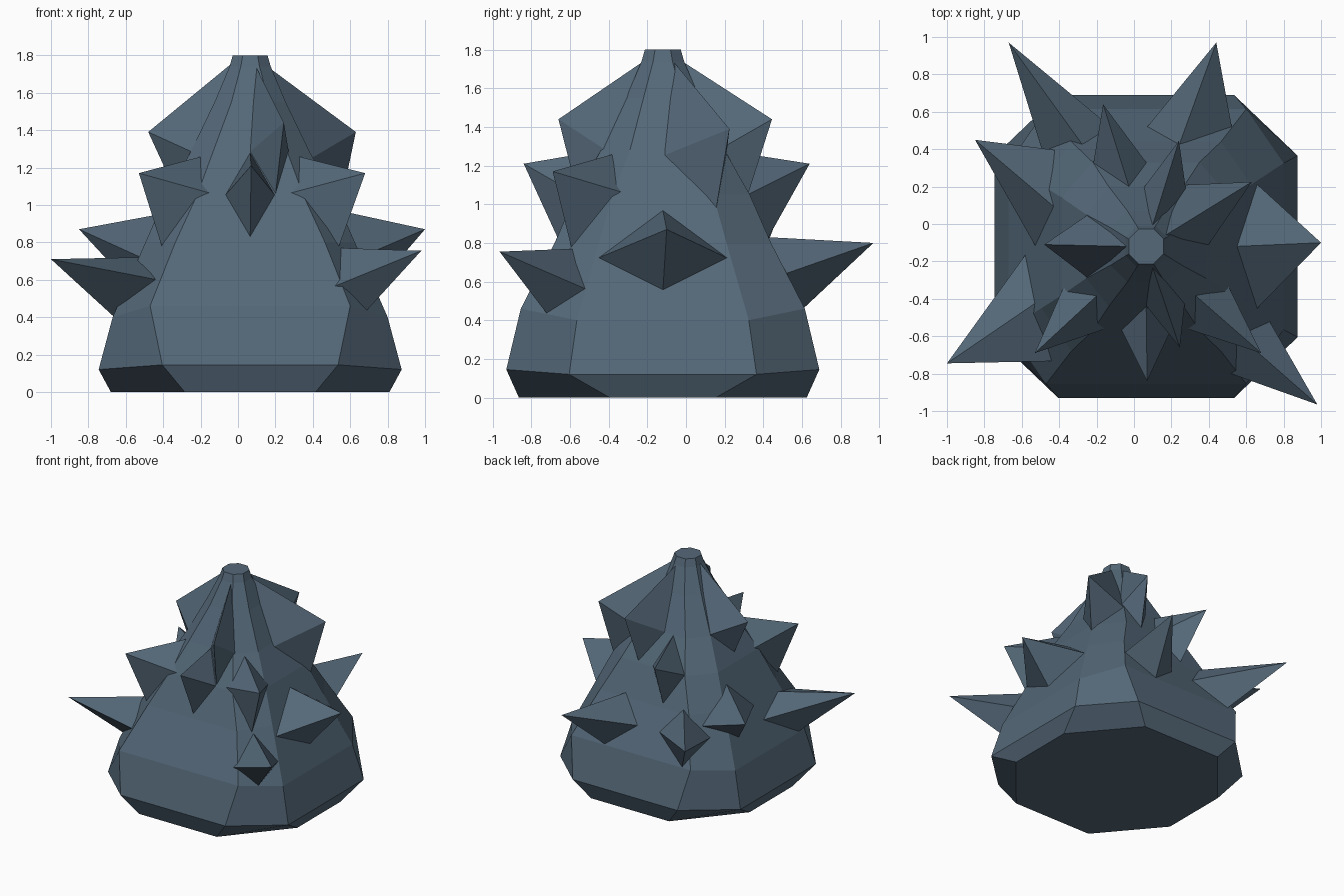
import bpy
import bmesh
from math import radians, cos, sin
from mathutils import Vector
from mathutils.bvhtree import BVHTree

cube = bpy.data.objects.get("Cube")
if cube:
    bpy.data.objects.remove(cube)

slate = bpy.data.materials.new("slate_blue")
slate.use_nodes = True
COLOUR = (0.089, 0.138, 0.188, 1)
slate.diffuse_color = COLOUR
slate.node_tree.nodes["Principled BSDF"].inputs["Base Color"].default_value = COLOUR

AXIS = Vector((0.065, -0.12, 0))


def add_object(name, bm):
    bmesh.ops.recalc_face_normals(bm, faces=bm.faces)
    mesh = bpy.data.meshes.new(name)
    bm.to_mesh(mesh)
    mesh.materials.append(slate)
    obj = bpy.data.objects.new(name, mesh)
    bpy.context.collection.objects.link(obj)
    return obj


# Body: stacked chamfered squares
# half size, front half edge, side half edge, front height, side height
RINGS = [
    (0.745, 0.35, 0.275, 0, 0),
    (0.81, 0.47, 0.485, 0.145, 0.12),
    (0.735, 0.535, 0.445, 0.46, 0.40),
    (0.56, 0.40, 0.33, 0.80, 0.80),
    (0.45, 0.285, 0.26, 1.05, 1.05),
    (0.32, 0.20, 0.17, 1.28, 1.28),
    (0.19, 0.10, 0.10, 1.55, 1.55),
    (0.11, 0.05, 0.05, 1.74, 1.74),
    (0.093, 0.04, 0.04, 1.80, 1.80),
]


def octagon(bm, half, front, side, zf, zs):
    corners = [(half, -side, zs), (half, side, zs), (front, half, zf), (-front, half, zf),
               (-half, side, zs), (-half, -side, zs), (-front, -half, zf), (front, -half, zf)]
    return [bm.verts.new(AXIS + Vector(c)) for c in corners]


body = bmesh.new()
loops = [octagon(body, *ring) for ring in RINGS]
body.faces.new(loops[0])
body.faces.new(loops[-1])
for low, high in zip(loops, loops[1:]):
    for i in range(8):
        j = (i + 1) % 8
        body.faces.new((low[i], low[j], high[j], high[i]))
add_object("body", body)
surface = BVHTree.FromBMesh(body)
body.free()


def on_body(angle, z):
    """Point just under the body surface at a bearing and height."""
    origin = AXIS + Vector((0, 0, z))
    ray = Vector((cos(radians(angle)), sin(radians(angle)), 0))
    hit = surface.ray_cast(origin, ray)[0]
    return hit - ray * 0.01


def spike(name, tip, angle, spread, top, middle, bottom):
    """Four-sided thorn with its base resting on the body."""
    bm = bmesh.new()
    base = [bm.verts.new(on_body(a, z)) for a, z in (
        (angle, top), (angle - spread, middle), (angle, bottom), (angle + spread, middle))]
    point = bm.verts.new(tip)
    root = bm.verts.new(AXIS + Vector((0, 0, middle)))
    for i in range(4):
        pair = (base[i], base[(i + 1) % 4])
        bm.faces.new((*pair, point))
        bm.faces.new((*pair[::-1], root))
    add_object(name, bm)
    bm.free()


# Lower ring of long spikes
LOWER = {
    "left_side": ((1.0, -0.10, 0.87), 0, 30, 0.97, 0.72, 0.55),
    "right_side": ((-0.85, 0.45, 0.87), 157, 24, 0.95, 0.72, 0.58),
    "front_right": ((-1.0, -0.745, 0.71), 207, 24, 0.72, 0.60, 0.40),
    "front_left": ((0.98, -0.965, 0.755), -44, 13, 0.77, 0.56, 0.43),
    "back_right": ((-0.67, 0.97, 0.80), 122, 16, 0.83, 0.64, 0.46),
    "back_left": ((0.44, 0.97, 0.80), 72, 18, 0.83, 0.64, 0.46),
}
# Middle ring of short spikes
MIDDLE = {
    "front_right": ((-0.53, -0.69, 1.17), 225, 20, 1.26, 1.06, 0.77),
    "front_left": ((0.68, -0.69, 1.17), -45, 20, 1.26, 1.06, 0.77),
    "front": ((0.07, -0.84, 1.21), -90, 17, 1.28, 1.05, 0.82),
    "back": ((-0.165, 0.64, 1.21), 106, 17, 1.28, 1.05, 0.82),
}
# Upper ring of fins reaching the neck
UPPER = {
    "right": ((-0.48, -0.11, 1.39), 180, 30, 1.76, 1.28, 1.10),
    "left": ((0.63, 0.225, 1.39), 30, 30, 1.74, 1.25, 0.97),
    "back": ((0.24, 0.445, 1.44), 73, 20, 1.74, 1.28, 1.05),
    "front": ((0.245, -0.66, 1.44), -73, 18, 1.74, 1.28, 1.05),
}
for level, group in (("lower", LOWER), ("middle", MIDDLE), ("upper", UPPER)):
    for place, shape in group.items():
        spike(f"{level}_spike_{place}", *shape)
